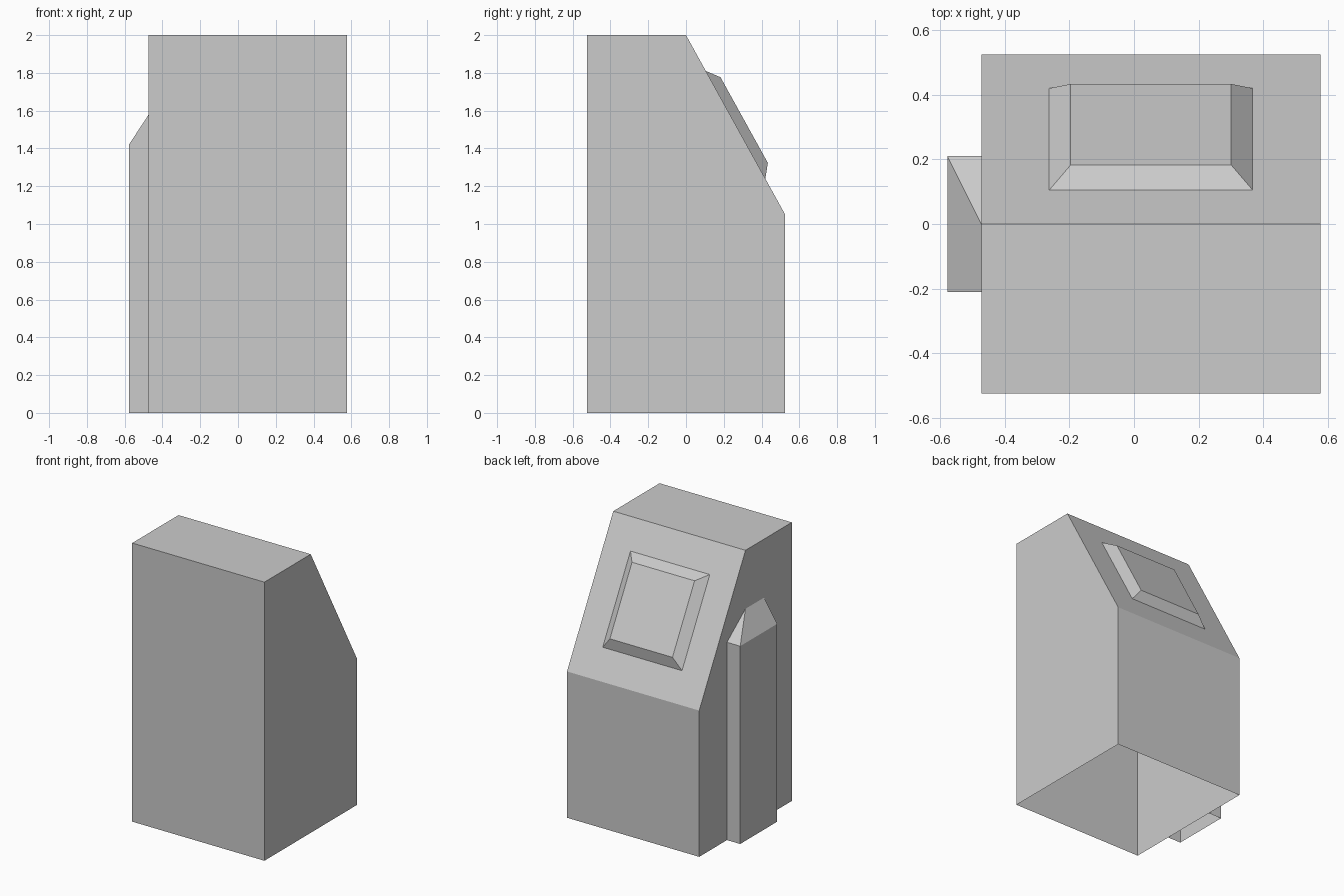
import bpy, bmesh
from mathutils import Vector

if "Cube" in bpy.data.objects:
    bpy.data.objects.remove(bpy.data.objects["Cube"])


def prism(profile, x0, x1):
    """Extrude a (y, z) profile along x into a closed bmesh."""
    bm = bmesh.new()
    face = bm.faces.new([bm.verts.new((x0, y, z)) for y, z in profile])
    new = bmesh.ops.extrude_face_region(bm, geom=[face], use_keep_orig=True)["geom"]
    bmesh.ops.translate(bm, vec=(x1 - x0, 0, 0),
                        verts=[v for v in new if isinstance(v, bmesh.types.BMVert)])
    bmesh.ops.recalc_face_normals(bm, faces=bm.faces)
    return bm


def drop_faces(bm, test):
    bm.normal_update()
    bmesh.ops.delete(bm, geom=[f for f in bm.faces if test(f)], context='FACES_ONLY')


def finish(bm, name):
    mesh = bpy.data.meshes.new(name)
    bm.to_mesh(mesh)
    bm.free()
    bpy.context.collection.objects.link(bpy.data.objects.new(name, mesh))


# Main housing: block with a sloped back, open underneath
bm = prism([(-0.525, 0), (0.525, 0), (0.525, 1.05), (0, 2), (-0.525, 2)], -0.4725, 0.5775)
drop_faces(bm, lambda f: f.normal.z < -0.9)

# Raised bevelled panel inset into the slope
slope = next(f for f in bm.faces if f.normal.y > 0.3 and f.normal.z > 0.3)
normal = slope.normal.copy()
centre = slope.calc_center_median()
bmesh.ops.inset_individual(bm, faces=[slope], thickness=0.1)
corners = [(-0.2625, 0.105), (0.3675, 0.105), (0.3675, 0.42), (-0.2625, 0.42)]
for v in slope.verts:
    x, y = min(corners, key=lambda c: (Vector(c) - v.co.xy).length)
    v.co = (x, y, 2 - y * 0.95 / 0.525)
bmesh.ops.inset_individual(bm, faces=[slope], thickness=0.094)
bmesh.ops.translate(bm, verts=slope.verts[:], vec=normal * 0.052)
finish(bm, "housing")

# Side pod: half-width copy of the shape, its top sloping outwards and backwards
bm = prism([(-0.21, 0), (0.21, 0), (0.21, 1.42), (0, 1.58), (-0.21, 1.58)], -0.5775, -0.4725)
for v in bm.verts:
    if v.co.x < -0.5 and v.co.z > 1.5:
        v.co.z = 1.42
        if v.co.y > -0.1:
            v.co.y = 0.21
bmesh.ops.remove_doubles(bm, verts=bm.verts, dist=0.001)
drop_faces(bm, lambda f: f.normal.z < -0.9 or f.normal.x > 0.9)
finish(bm, "side_pod")
